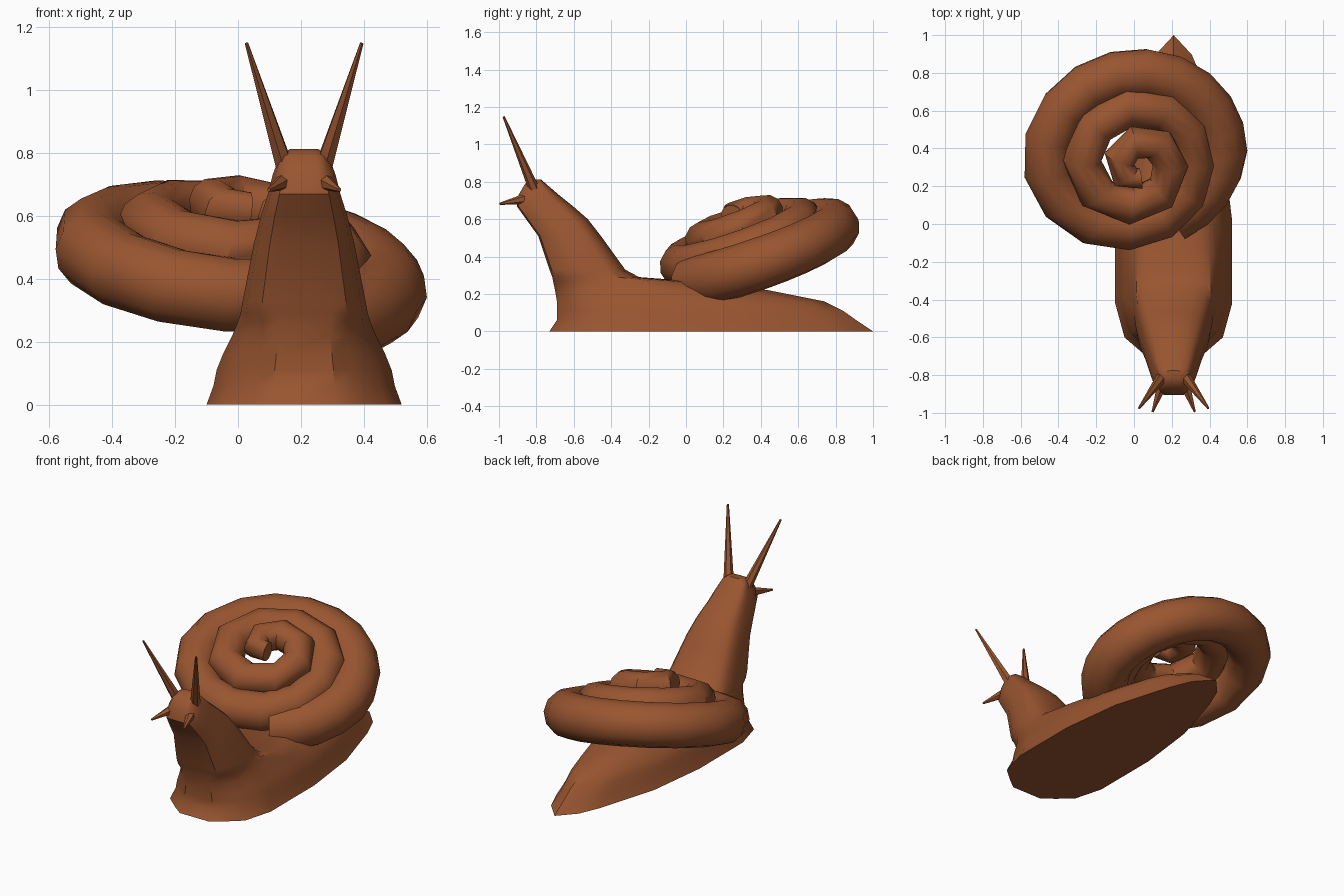
import bpy, bmesh, math
from mathutils import Vector

if "Cube" in bpy.data.objects:
    bpy.data.objects.remove(bpy.data.objects["Cube"])

brown = bpy.data.materials.new("warm brown")
brown.diffuse_color = (0.32, 0.092, 0.03, 1)
brown.use_nodes = True
brown.node_tree.nodes["Principled BSDF"].inputs["Base Color"].default_value = brown.diffuse_color
CX = 0.21  # body centre line


def loft(name, rings, angle=35):
    """Skin a list of equal-length point rings and cap both ends."""
    bm = bmesh.new()
    vr = [[bm.verts.new(p) for p in ring] for ring in rings]
    n = len(vr[0])
    for a, b in zip(vr, vr[1:]):
        for i in range(n):
            j = (i + 1) % n
            bm.faces.new((a[i], a[j], b[j], b[i]))
    bm.faces.new(vr[0][::-1])
    bm.faces.new(vr[-1])
    bmesh.ops.remove_doubles(bm, verts=bm.verts, dist=0.0005)
    bmesh.ops.recalc_face_normals(bm, faces=bm.faces)
    for f in bm.faces:
        f.smooth = True
    me = bpy.data.meshes.new(name)
    bm.to_mesh(me)
    bm.free()
    me.set_sharp_from_angle(angle=math.radians(angle))
    me.materials.append(brown)
    ob = bpy.data.objects.new(name, me)
    bpy.context.collection.objects.link(ob)
    return ob


def lerp_table(table, x):
    for a, b in zip(table, table[1:]):
        if x <= b[0]:
            t = (x - a[0]) / (b[0] - a[0])
            return [p + (q - p) * t for p, q in zip(a[1:], b[1:])]
    return table[-1][1:]


# body: horizontal slices, blending from a leaf-shaped foot to a blunt neck
foot = [(0, .33), (.03, .55), (.075, .84), (.18, 1), (.43, 1), (.65, .85), (.86, .50), (.94, .31), (1, 0)]
neck = [(0, .45), (.03, .68), (.2, .92), (.4, 1), (.6, 1), (.76, .99), (.88, .85), (.95, .55), (1, 0)]
slices = [  # z, front y, back y, half width, neck blend
    (0, -.73, 1.0, .31, 0), (.06, -.69, .91, .288, 0), (.11, -.69, .84, .278, .05),
    (.16, -.69, .74, .258, .1), (.22, -.70, .44, .228, .25), (.265, -.71, .08, .21, .5),
    (.29, -.715, -.25, .202, .9), (.33, -.73, -.325, .195, 1), (.51, -.79, -.455, .16, 1),
    (.60, -.855, -.525, .137, 1), (.67, -.905, -.605, .115, 1), (.73, -.895, -.68, .10, 1),
    (.79, -.86, -.75, .078, 1), (.812, -.82, -.775, .045, 1)]
rings = []
for z, yf, yb, w, k in slices:
    half = [(w * (f[1] + (n[1] - f[1]) * k), yf + (yb - yf) * (f[0] + (n[0] - f[0]) * k))
            for f, n in zip(foot, neck)]
    rings.append([(CX + x, y, z) for x, y in half] + [(CX - x, y, z) for x, y in half[-2::-1]])
loft("body", rings)


# feelers: tapered six-sided spikes, mirrored about the body centre line
def feeler(name, base, tip, r0, r1):
    for s, side in ((-1, "left"), (1, "right")):
        p, q = (Vector((CX + s * v[0], v[1], v[2])) for v in (base, tip))
        d = (q - p).normalized()
        u = d.cross(Vector((1, 0, 0))).normalized()
        v = d.cross(u)
        circle = [(math.cos(i * math.pi / 3), math.sin(i * math.pi / 3)) for i in range(6)]
        loft(f"{name}_{side}", [[c + (u * a + v * b) * r for a, b in circle]
                                for c, r in ((p, r0), (q, r1))])


feeler("upper_feeler", (.062, -.81, .755), (.183, -.975, 1.148), .030, .006)
feeler("lower_feeler", (.06, -.85, .71), (.112, -.995, .682), .030, .006)

# shell: tapering tube wound in a tilted rising spiral
axis = Vector((.135, -.315, 1)).normalized()
u = Vector((1, 0, 0)) - axis * axis.x
u.normalize()
v = axis.cross(u)
centre = Vector((0, .365, .415))
winding = [  # angle, outer radius, tube radius, height along axis
    (-60, .55, .14, -.02), (0, .605, .14, 0), (90, .59, .132, .015), (180, .605, .128, .035),
    (270, .505, .12, .05), (360, .42, .112, .075), (540, .40, .105, .125),
    (720, .265, .095, .175), (900, .19, .085, .21), (1040, .08, .045, .245)]
rings = []
ang = -60
SIDES = 12
while ang < 1040:
    R, r, h = lerp_table(winding, ang)
    a = math.radians(ang)
    radial = u * math.cos(a) + v * math.sin(a)
    c = centre + radial * (R - r) + axis * h
    rings.append([c + (radial * math.cos(t) + axis * math.sin(t)) * r
                  for t in (i * math.tau / SIDES for i in range(SIDES))])
    ang += 15 + 45 * max(0, ang) / 900
loft("shell", rings, 40)
